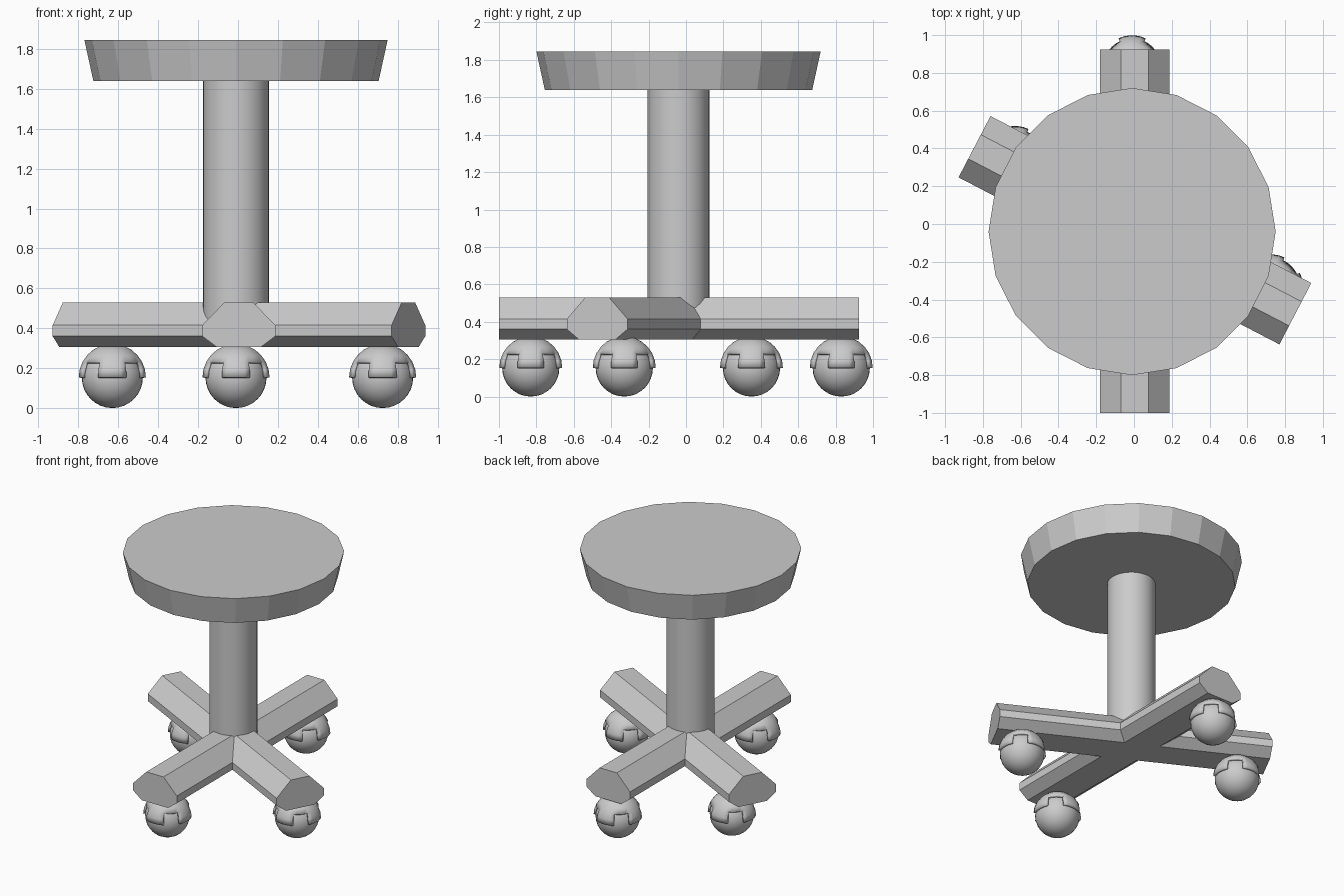
import bpy, bmesh
from math import radians, sin, cos
from mathutils import Matrix, Vector

if "Cube" in bpy.data.objects:
    bpy.data.objects.remove(bpy.data.objects["Cube"])

CX, CY = -0.01, -0.04


def make_object(name, bm, smooth=None):
    bmesh.ops.recalc_face_normals(bm, faces=bm.faces)
    me = bpy.data.meshes.new(name)
    bm.to_mesh(me)
    bm.free()
    ob = bpy.data.objects.new(name, me)
    bpy.context.collection.objects.link(ob)
    if smooth:
        bpy.ops.object.select_all(action='DESELECT')
        ob.select_set(True)
        bpy.context.view_layer.objects.active = ob
        bpy.ops.object.shade_smooth_by_angle(angle=radians(smooth))
    return ob


def frustum(name, r1, r2, z1, z2, sides, smooth=None):
    bm = bmesh.new()
    bmesh.ops.create_cone(bm, cap_ends=True, segments=sides, radius1=r1, radius2=r2,
                          depth=z2 - z1,
                          matrix=Matrix.Translation((CX, CY, (z1 + z2) / 2)))
    return make_object(name, bm, smooth)


# Seat and column
frustum("seat", 0.715, 0.76, 1.64, 1.845, 20)
frustum("column", 0.165, 0.165, 0.40, 1.65, 32, 40)

# Crossed base beams: an eight-sided profile extruded lengthwise
HALF = [(0.11, 0.305), (0.183, 0.36), (0.183, 0.415), (0.072, 0.53)]
PROFILE = HALF + [(-x, z) for x, z in reversed(HALF)]


def beam(name, centre, angle, length):
    bm = bmesh.new()
    face = bm.faces.new([bm.verts.new((x, -length / 2, z)) for x, z in PROFILE])
    ext = bmesh.ops.extrude_face_region(bm, geom=[face], use_keep_orig=True)
    moved = [g for g in ext["geom"] if isinstance(g, bmesh.types.BMVert)]
    bmesh.ops.translate(bm, verts=moved, vec=(0, length, 0))
    bm.transform(Matrix.Translation((*centre, 0)) @ Matrix.Rotation(radians(angle), 4, 'Z'))
    return make_object(name, bm)


beam("base_beam_long", (0.004, -0.0375), 0, 1.925)
beam("base_beam_cross", (0.005, -0.033), 62.5, 1.915)


# Castor: ball under a hood with four diagonal notches
def caster(index, x, y):
    centre = Vector((x, y, 0.153))
    bm = bmesh.new()
    bmesh.ops.create_uvsphere(bm, u_segments=32, v_segments=16, radius=0.153,
                              matrix=Matrix.Translation(centre))
    make_object(f"caster_ball_{index}", bm, 40)

    bm = bmesh.new()
    r = 0.169
    rows = []
    for lat in (0, 14, 28, 42, 56, 72):
        rows.append([bm.verts.new(centre + r * Vector((
            cos(radians(lat)) * cos(radians(10 * i + 5)),
            cos(radians(lat)) * sin(radians(10 * i + 5)),
            sin(radians(lat))))) for i in range(36)])
    for k in range(5):
        for i in range(36):
            middle = (10 * i + 10) % 90
            if k < 2 and 25 < middle < 65:
                continue
            j = (i + 1) % 36
            bm.faces.new((rows[k][i], rows[k][j], rows[k + 1][j], rows[k + 1][i]))
    bm.faces.new(rows[5])
    loose = [v for v in bm.verts if not v.link_faces]
    bmesh.ops.delete(bm, geom=loose, context='VERTS')
    hood = make_object(f"caster_hood_{index}", bm, 35)
    mod = hood.modifiers.new("thickness", 'SOLIDIFY')
    mod.thickness = 0.02
    mod.offset = -1


for n, (px, py) in enumerate([(-0.01, -0.83), (-0.01, 0.83), (-0.63, 0.35), (0.725, -0.33)], 1):
    caster(n, px, py)
